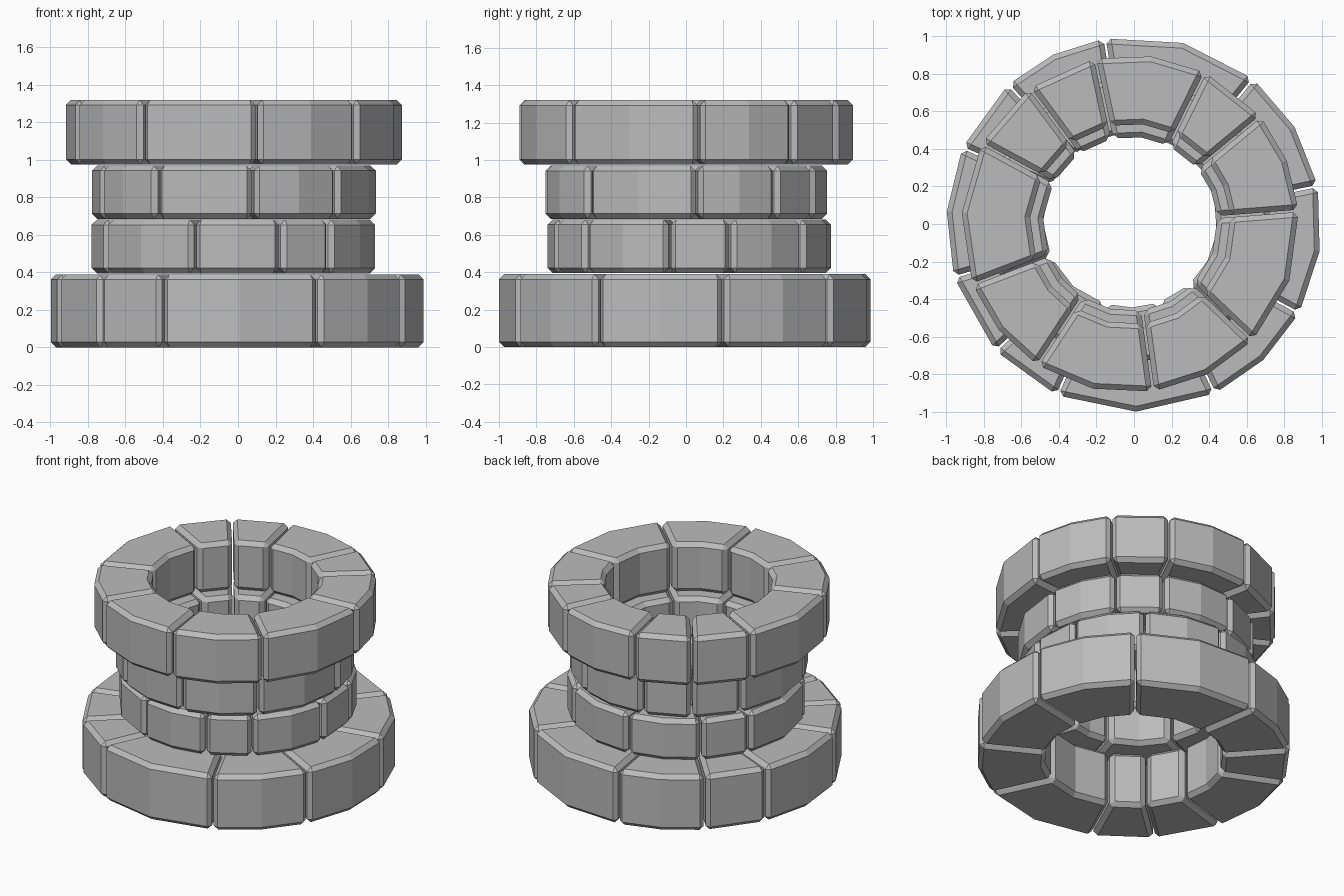
import bpy
import bmesh
from math import radians, sin, cos, asin

cube = bpy.data.objects.get("Cube")
if cube:
    bpy.data.objects.remove(cube, do_unlink=True)

stone = bpy.data.materials.new("grey_stone")
stone.use_nodes = True
GREY = (0.5, 0.5, 0.5, 1)
stone.diffuse_color = GREY
stone.node_tree.nodes["Principled BSDF"].inputs["Base Color"].default_value = GREY

HALF_GAP = 0.006   # half the joint between neighbouring stones
BEVEL = 0.028      # chamfer on every stone edge
WIDE = 30          # stones wider than this (degrees) bend in the middle


def add_stone(bm, center, start, end, inner, outer, low, high):
    """One curved block made of one or two straight segments."""
    steps = 2 if end - start > WIDE else 1
    rows = []
    for i in range(steps + 1):
        row = []
        for r, z in ((inner, low), (outer, low), (outer, high), (inner, high)):
            trim = asin(HALF_GAP / r)
            a0, a1 = radians(start) + trim, radians(end) - trim
            a = a0 + (a1 - a0) * i / steps
            row.append(bm.verts.new((center[0] + r * cos(a), center[1] + r * sin(a), z)))
        rows.append(row)
    for near, far in zip(rows, rows[1:]):
        for k in range(4):
            n = (k + 1) % 4
            bm.faces.new((near[k], near[n], far[n], far[k]))
    bm.faces.new(rows[0])
    bm.faces.new(rows[-1])


def stone_ring(name, center, joints, inner, outer, low, high):
    bm = bmesh.new()
    for start, end in zip(joints, joints[1:] + [joints[0] + 360]):
        add_stone(bm, center, start, end, inner, outer, low, high)
    bmesh.ops.recalc_face_normals(bm, faces=bm.faces)
    mesh = bpy.data.meshes.new(name)
    bm.to_mesh(mesh)
    bm.free()
    mesh.materials.append(stone)
    ring = bpy.data.objects.new(name, mesh)
    bpy.context.collection.objects.link(ring)
    mod = ring.modifiers.new("chamfer", "BEVEL")
    mod.width = BEVEL
    mod.segments = 1
    mod.limit_method = "ANGLE"
    mod.angle_limit = radians(40)


# Joint angles between stones, in degrees
base_joints = [11.7, 50.6, 99, 132, 156, 196.5, 222.5, 245.8, 295.5, 331.6]
neck_joints = [17, 53, 95, 132, 157, 205, 253.5, 289.3, 312.5, 351.6]
rim_joints = [4.5, 39.6, 63.7, 102, 126.5, 151.5, 201, 236.7, 277.8, 316.4]

# Stacked rings, from the ground up
stone_ring("base_ring", (0, 0), base_joints, 0.57, 1.0, 0, 0.39)
stone_ring("lower_neck_ring", (-0.02, 0.02), neck_joints, 0.465, 0.76, 0.395, 0.682)
stone_ring("upper_neck_ring", (-0.02, 0), rim_joints, 0.465, 0.76, 0.685, 0.97)
stone_ring("rim_ring", (-0.02, 0), rim_joints, 0.535, 0.9, 0.975, 1.32)
